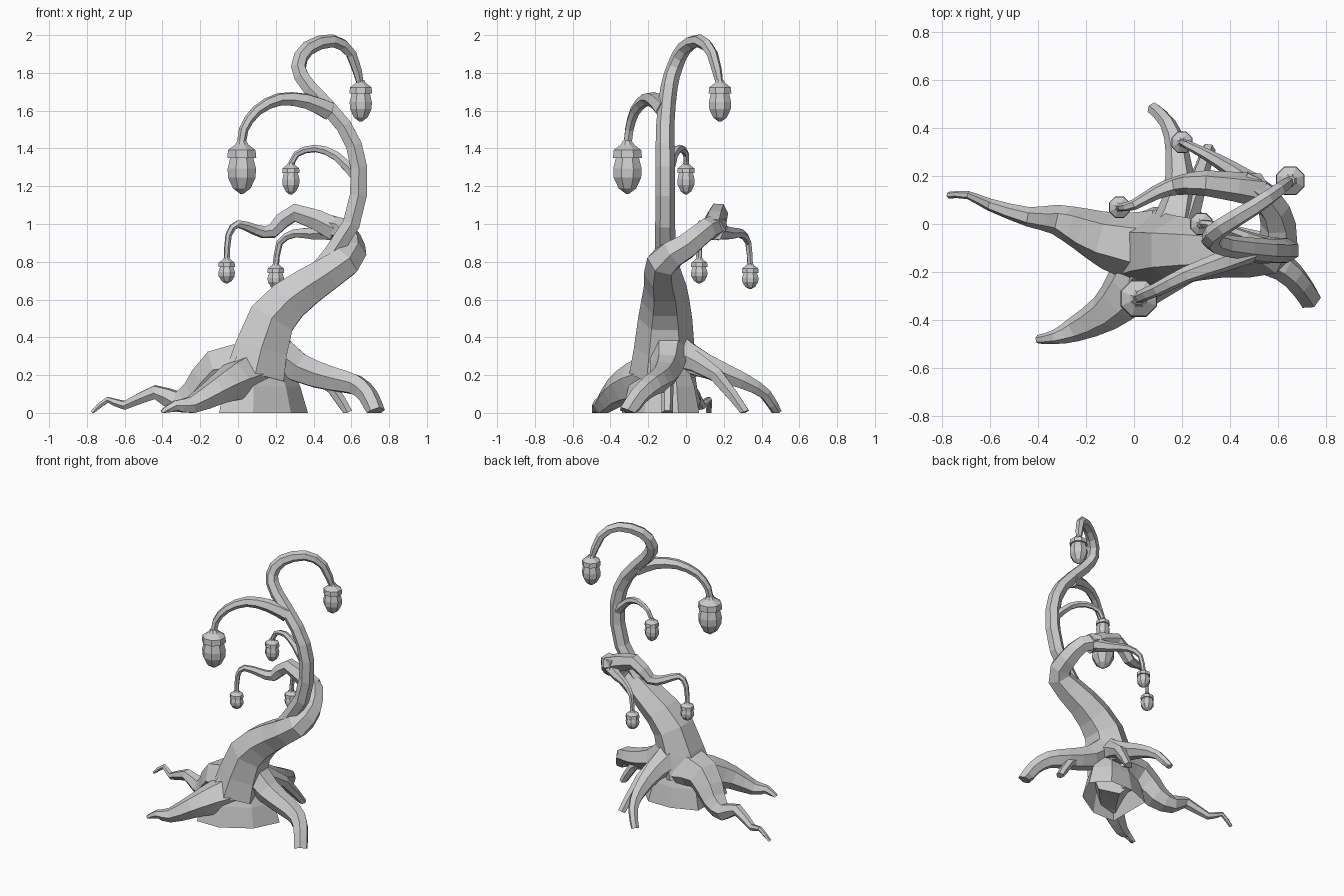
import bpy, bmesh, math
from mathutils import Vector

cube = bpy.data.objects.get("Cube")
if cube:
    bpy.data.objects.remove(cube, do_unlink=True)

bark = bpy.data.materials.new("pale_grey")
bark.use_nodes = True
GREY = (0.6, 0.6, 0.6, 1)
bark.diffuse_color = GREY
bark.node_tree.nodes["Principled BSDF"].inputs["Base Color"].default_value = GREY


def loft(name, rings, closed_start=True):
    """Skin a list of vertex rings, closing the far end and optionally the first."""
    bm = bmesh.new()
    loops = [[bm.verts.new(point) for point in ring] for ring in rings]
    for lower, upper in zip(loops, loops[1:]):
        for i in range(len(lower)):
            bm.faces.new((lower[i - 1], lower[i], upper[i], upper[i - 1]))
    if closed_start:
        bm.faces.new(loops[0])
    bm.faces.new(loops[-1])
    bmesh.ops.recalc_face_normals(bm, faces=bm.faces)
    mesh = bpy.data.meshes.new(name)
    bm.to_mesh(mesh)
    bm.free()
    mesh.materials.append(bark)
    obj = bpy.data.objects.new(name, mesh)
    bpy.context.collection.objects.link(obj)


def rounded_path(points):
    """Add one smoothly placed point between each neighbouring pair."""
    points = [Vector(point) for point in points]
    last = len(points) - 1
    path = []
    for i in range(last):
        start, end = points[i], points[i + 1]
        before, after = points[max(i - 1, 0)], points[min(i + 2, last)]
        middle = (start + end) / 2 + (start + end - before - after) / 16
        path += [start, middle]
    return path + [points[last]]


def limb(name, points, thick, thin, taper=2, sides=6):
    """Faceted limb whose radius falls from thick to thin along the path."""
    path = rounded_path(points)
    last = len(path) - 1
    side = Vector((0, -1, 0))
    rings = []
    for i, centre in enumerate(path):
        along = (path[min(i + 1, last)] - path[max(i - 1, 0)]).normalized()
        side = (side - along * side.dot(along)).normalized()
        across = along.cross(side)
        radius = thin + (thick - thin) * (1 - i / last) ** taper
        ring = []
        for step in range(sides):
            angle = math.tau * step / sides
            point = centre + radius * (math.cos(angle) * side + math.sin(angle) * across)
            point.z = max(point.z, 0)
            ring.append(point)
        rings.append(ring)
    loft(name, rings)


def lantern(name, hook, radius, drop, sides=8):
    """Hanging pod: sloped cap with a rim, and a faceted bulb below it."""
    rim = Vector(hook) - Vector((0, 0, radius * 0.6))
    cap = [(0.3, 1.1), (0.45, 0.85), (0.95, 0.5), (1, 0)]
    bulb = [(0.8, 0), (0.98, 0.3), (0.95, 0.55), (0.6, 0.85), (0.1, 1)]
    profile = cap + [(width, -depth * drop) for width, depth in bulb]
    rings = []
    for width, height in profile:
        ring = []
        for step in range(sides):
            angle = math.tau * (step + 0.5) / sides
            offset = Vector((width * math.cos(angle), width * math.sin(angle), height))
            ring.append(rim + radius * offset)
        rings.append(ring)
    loft(name, rings)


def lantern_branch(name, points, thick, thin, size, drop=2.3, taper=2):
    """Branch with a pod hanging from its last point."""
    limb(name + "_branch", points, thick, thin, taper)
    lantern(name + "_lantern", points[-1], size, drop)


# Flared hollow stump
foot = [(-0.1, -0.34), (0.08, -0.34), (0.28, -0.22), (0.37, -0.04),
        (0.26, 0.07), (0.08, 0.07), (-0.1, 0)]
axis = Vector((0.1, -0.1, 0))
stump_rings = []
for height, spread in [(0, 1), (0.14, 0.85), (0.27, 0.6), (0.36, 0.4)]:
    stump_rings.append([axis.lerp(Vector((x, y, 0)), spread) + Vector((0, 0, height))
                        for x, y in foot])
loft("stump", stump_rings, closed_start=False)

# Leaning trunk, bending round into the back limb
limb("trunk", [(0.09, -0.12, 0.2), (0.18, -0.11, 0.5), (0.37, -0.11, 0.67),
               (0.57, -0.12, 0.8), (0.6, 0, 0.88), (0.55, 0.11, 0.97),
               (0.45, 0.17, 0.99)],
     thick=0.18, thin=0.06)

# Upright stem curling over at the crown
lantern_branch("crown", [(0.4, -0.11, 0.72), (0.6, -0.11, 1), (0.64, -0.11, 1.3),
                         (0.56, -0.11, 1.52), (0.38, -0.09, 1.72), (0.32, -0.06, 1.83),
                         (0.37, -0.01, 1.93), (0.5, 0.07, 1.97), (0.6, 0.14, 1.9),
                         (0.65, 0.18, 1.73)],
               thick=0.055, thin=0.018, size=0.065, taper=0.5)

# Lantern branches
lantern_branch("front", [(0.48, -0.11, 1.6), (0.36, -0.16, 1.65), (0.22, -0.21, 1.66),
                         (0.1, -0.27, 1.6), (0.03, -0.3, 1.5), (0.02, -0.31, 1.4)],
               thick=0.055, thin=0.024, size=0.083)
lantern_branch("middle", [(0.63, -0.1, 1.25), (0.52, -0.07, 1.36), (0.41, -0.03, 1.4),
                          (0.31, 0, 1.37), (0.28, 0, 1.3)],
               thick=0.035, thin=0.016, size=0.05)
lantern_branch("long_low", [(0.52, 0.14, 0.97), (0.3, 0.17, 1.06), (0.18, 0.16, 0.96),
                            (0.09, 0.13, 0.97), (0, 0.08, 1), (-0.05, 0.07, 0.94),
                            (-0.06, 0.07, 0.8)],
               thick=0.07, thin=0.016, size=0.048, drop=1.8)
lantern_branch("short_low", [(0.5, 0.16, 0.96), (0.4, 0.23, 0.95), (0.3, 0.29, 0.95),
                             (0.22, 0.33, 0.9), (0.2, 0.34, 0.77)],
               thick=0.05, thin=0.016, size=0.048, drop=1.8)

# Roots
limb("right_root", [(0.05, -0.1, 0.23), (-0.1, -0.07, 0.23), (-0.22, -0.02, 0.1),
                    (-0.33, 0.02, 0.06), (-0.44, 0.03, 0.11), (-0.6, 0.08, 0.04),
                    (-0.69, 0.12, 0.07), (-0.77, 0.12, 0)],
     thick=0.16, thin=0.014)
limb("front_root", [(0.08, -0.13, 0.19), (-0.02, -0.27, 0.16), (-0.12, -0.37, 0.11),
                    (-0.25, -0.44, 0.04), (-0.33, -0.47, 0.04), (-0.4, -0.48, 0)],
     thick=0.15, thin=0.018, taper=1.5)
limb("left_root", [(0.17, -0.09, 0.36), (0.32, -0.1, 0.24), (0.5, -0.13, 0.18),
                   (0.62, -0.18, 0.15), (0.69, -0.25, 0.09), (0.73, -0.31, 0)],
     thick=0.11, thin=0.05)
limb("left_root_fork", [(0.4, -0.11, 0.19), (0.5, -0.1, 0.13), (0.58, -0.1, 0)],
     thick=0.045, thin=0.03)
limb("back_root", [(0.15, -0.05, 0.32), (0.19, 0.1, 0.25), (0.18, 0.3, 0.17),
                   (0.14, 0.42, 0.1), (0.08, 0.48, 0)],
     thick=0.11, thin=0.028)
limb("back_root_fork", [(0.19, -0.02, 0.3), (0.26, 0.16, 0.2), (0.31, 0.31, 0)],
     thick=0.08, thin=0.03)
